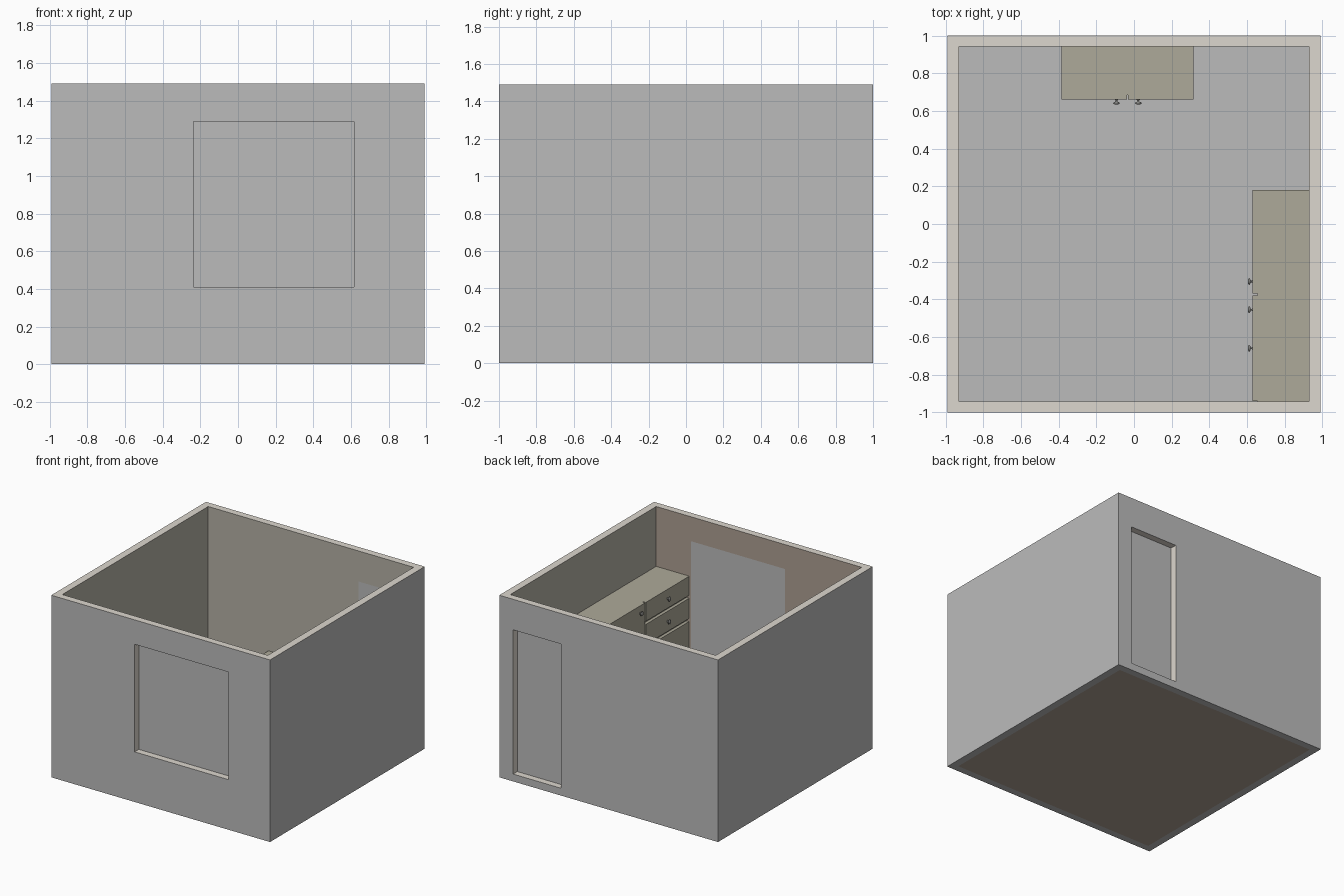
import bpy, bmesh, math
from mathutils import Matrix, Vector

if "Cube" in bpy.data.objects:
    bpy.data.objects.remove(bpy.data.objects["Cube"])


def material(name, rgb):
    m = bpy.data.materials.new(name)
    m.diffuse_color = (*rgb, 1)
    m.use_nodes = True
    m.node_tree.nodes["Principled BSDF"].inputs["Base Color"].default_value = m.diffuse_color
    return m


GREY = material("plain_grey", (0.5, 0.5, 0.5))
RIM = material("pale_plaster", (0.72, 0.68, 0.62))
INNER = material("warm_paint", (0.46, 0.44, 0.38))
BROWN = material("brown_paint", (0.42, 0.35, 0.29))
WOOD = material("cabinet_wood", (0.42, 0.40, 0.32))
METAL = material("knob_metal", (0.25, 0.25, 0.24))


def box(name, lo, hi, mat=None):
    bm = bmesh.new()
    bmesh.ops.create_cube(bm, size=1)
    lo, hi = Vector(lo), Vector(hi)
    for v in bm.verts:
        v.co = Vector([(lo[i] + hi[i]) / 2 + v.co[i] * (hi[i] - lo[i]) for i in range(3)])
    me = bpy.data.meshes.new(name)
    bm.to_mesh(me)
    bm.free()
    ob = bpy.data.objects.new(name, me)
    bpy.context.collection.objects.link(ob)
    if mat:
        me.materials.append(mat)
    return ob


def cut(ob, lo, hi):
    tool = box("cutter", lo, hi)
    tool.hide_render = True
    mod = ob.modifiers.new("cut", 'BOOLEAN')
    mod.operation, mod.solver, mod.object = 'DIFFERENCE', 'EXACT', tool
    bpy.context.view_layer.objects.active = ob
    bpy.ops.object.modifier_apply(modifier=mod.name)
    bpy.data.objects.remove(tool)


def knob(name, pos, yaw):
    # lathed knob: flared foot, stem and rounded head, pointing along local -y
    prof = [(0.009, 0), (0.005, 0.004), (0.004, 0.010), (0.012, 0.013),
            (0.018, 0.017), (0.016, 0.022), (0.009, 0.025), (0, 0.026)]
    bm = bmesh.new()
    vs = [bm.verts.new((r, -d, 0)) for r, d in prof]
    es = [bm.edges.new(p) for p in zip(vs, vs[1:])]
    bmesh.ops.spin(bm, geom=vs + es, cent=(0, 0, 0), axis=(0, 1, 0),
                   angle=2 * math.pi, steps=20, use_merge=True)
    bmesh.ops.remove_doubles(bm, verts=bm.verts, dist=1e-5)
    bmesh.ops.recalc_face_normals(bm, faces=bm.faces)
    for f in bm.faces:
        f.smooth = True
    bm.transform(Matrix.Translation(pos) @ Matrix.Rotation(yaw, 4, 'Z'))
    me = bpy.data.meshes.new(name)
    bm.to_mesh(me)
    bm.free()
    me.materials.append(METAL)
    bpy.context.collection.objects.link(bpy.data.objects.new(name, me))


X, Y, H, FLOOR = 0.99, 1.0, 1.49, 0.06
IX, IY = 0.93, 0.943

# walls with window opening in front and door opening at the back
walls = box("walls", (-X, -Y, 0), (X, Y, H))
cut(walls, (-IX, -IY, -1), (IX, IY, 2))
cut(walls, (-0.235, -1.2, 0.41), (0.615, -0.8, 1.29))
cut(walls, (0.43, 0.8, FLOOR), (0.865, 1.2, 1.24))

# outside grey, rim and reveals pale, inside painted
me = walls.data
me.materials.clear()
for m in (GREY, RIM, INNER, BROWN):
    me.materials.append(m)
for p in me.polygons:
    c, n = p.center, p.normal
    if n.z < -0.5 and c.z < 0.01:
        p.material_index = 0
    elif abs(n.z) > 0.5:
        p.material_index = 1
    elif abs(n.x) > 0.5:
        p.material_index = 0 if abs(c.x) > 0.98 else 2 if abs(c.x) > 0.92 else 1
    elif n.y * c.y > 0:
        p.material_index = 0
    else:
        p.material_index = 3 if c.y < 0 else 2

# floor: grey on top, brown below
floor = box("floor", (-IX, -IY, 0), (IX, IY, FLOOR), GREY)
floor.data.materials.append(BROWN)
for p in floor.data.polygons:
    p.material_index = 1 if p.normal.z < -0.5 else 0

# panels closing the openings, flush with the inner walls
box("window_pane", (-0.235, -IY - 0.003, 0.41), (0.615, -IY, 1.29), GREY)
box("door_panel", (0.43, IY, FLOOR), (0.865, IY + 0.003, 1.24), GREY)

# tall side cabinet: carcass, one big door, two drawers over a small door
T = 1.0
box("side_cabinet_body", (0.655, -IY, FLOOR), (IX, 0.18, T), WOOD)
fronts = [("big_door", -0.37, 0.18, FLOOR, T, -0.305, 0.94),
          ("top_drawer", -0.94, -0.38, 0.845, T, -0.66, 0.925),
          ("lower_drawer", -0.94, -0.38, 0.655, 0.82, -0.66, 0.738),
          ("small_door", -0.94, -0.38, FLOOR, 0.63, -0.455, 0.57)]
for name, y0, y1, z0, z1, ky, kz in fronts:
    box("side_" + name, (0.63, y0, z0), (0.655, y1, z1), WOOD)
    knob("side_" + name + "_knob", (0.63, ky, kz), -math.pi / 2)

# low back cabinet with a pair of doors
T = 0.455
box("back_cabinet_body", (-0.385, 0.685, FLOOR), (0.315, IY, T), WOOD)
for side, s in (("left", -1), ("right", 1)):
    xs = sorted((-0.035 + s * 0.003, -0.035 + s * 0.35))
    box("back_door_" + side, (xs[0], 0.66, FLOOR), (xs[1], 0.685, T), WOOD)
    knob("back_door_knob_" + side, (-0.035 + s * 0.058, 0.66, T - 0.06), 0)
